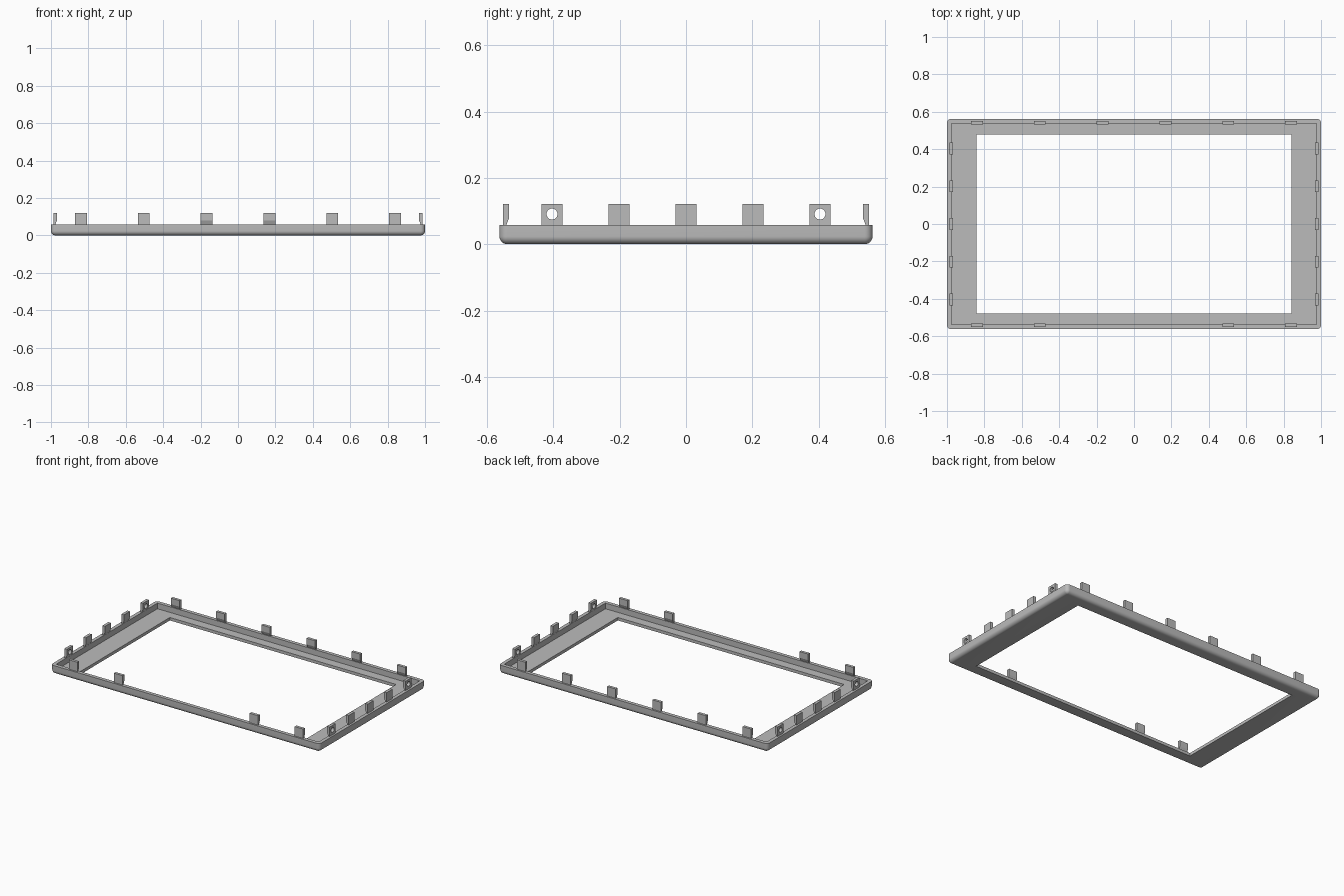
import bpy, bmesh
from math import sin, cos, pi, radians
from mathutils import Vector, Matrix

cube = bpy.data.objects.get("Cube")
if cube:
    bpy.data.objects.remove(cube, do_unlink=True)

grey = bpy.data.materials.new("plain grey")
grey.use_nodes = True
colour = (0.5, 0.5, 0.5, 1)
grey.diffuse_color = colour
grey.node_tree.nodes["Principled BSDF"].inputs["Base Color"].default_value = colour

HALF_X, HALF_Y = 1.0, 0.5625
RIM_TOP, FLOOR, ROUND = 0.058, 0.02, 0.024


def finish(name, bm):
    bmesh.ops.remove_doubles(bm, verts=bm.verts, dist=1e-5)
    bmesh.ops.recalc_face_normals(bm, faces=bm.faces)
    mesh = bpy.data.meshes.new(name)
    bm.to_mesh(mesh)
    bm.free()
    mesh.materials.append(grey)
    obj = bpy.data.objects.new(name, mesh)
    bpy.context.collection.objects.link(obj)
    return obj


def smooth(obj):
    bpy.ops.object.select_all(action="DESELECT")
    obj.select_set(True)
    bpy.context.view_layer.objects.active = obj
    bpy.ops.object.shade_smooth_by_angle(angle=radians(30))


def ring(bm, hx, hy, r, z, steps=8):
    """Rounded rectangle of vertices; zero radius gives sharp corners."""
    verts = []
    for q, (sx, sy) in enumerate([(1, 1), (-1, 1), (-1, -1), (1, -1)]):
        for i in range(steps + 1):
            a = (q + i / steps) * pi / 2
            verts.append(bm.verts.new((sx * (hx - r) + r * cos(a),
                                       sy * (hy - r) + r * sin(a), z)))
    return verts


# Bezel: nested rings joined into a closed L-shaped section
bm = bmesh.new()
WIN_X, WIN_Y = 0.842, 0.478
IN_X, IN_Y = 0.976, 0.538
rings = [ring(bm, WIN_X, WIN_Y, 0, 0)]
for i in range(9):
    a = i / 8 * pi / 2
    inset = ROUND * (1 - sin(a))
    rings.append(ring(bm, HALF_X - inset, HALF_Y - inset,
                      ROUND - inset, ROUND * (1 - cos(a))))
rings += [ring(bm, HALF_X, HALF_Y, ROUND, RIM_TOP),
          ring(bm, IN_X, IN_Y, 0, RIM_TOP),
          ring(bm, IN_X, IN_Y, 0, FLOOR),
          ring(bm, WIN_X, WIN_Y, 0, FLOOR)]
for lower, upper in zip(rings, rings[1:] + rings[:1]):
    for i in range(len(lower)):
        j = (i + 1) % len(lower)
        bm.faces.new((lower[i], lower[j], upper[j], upper[i]))
smooth(finish("bezel_frame", bm))


# Clip tab: side profile (offset from the rim's inner wall, height), extruded
def tab(name, centre, turn, hole=False):
    profile = [(0.011, RIM_TOP), (0.011, 0.121), (-0.008, 0.121),
               (-0.008, 0.08), (0.001, RIM_TOP)]
    half = 0.0315
    place = Matrix.Translation(centre) @ Matrix.Rotation(turn, 4, "Z")
    bm = bmesh.new()
    face = bm.faces.new([bm.verts.new((d, -half, z)) for d, z in profile])
    out = bmesh.ops.extrude_face_region(bm, geom=[face])
    moved = [v for v in out["geom"] if isinstance(v, bmesh.types.BMVert)]
    bmesh.ops.translate(bm, verts=moved, vec=(0, 2 * half, 0))
    bm.transform(place)
    obj = finish(name, bm)
    if hole:
        # Screw hole through the tab
        bm = bmesh.new()
        bmesh.ops.create_cone(bm, cap_ends=True, segments=24, radius1=0.0165,
                              radius2=0.0165, depth=0.1)
        bm.transform(place @ Matrix.Translation((0, 0, 0.091))
                     @ Matrix.Rotation(pi / 2, 4, "Y"))
        cutter = finish("hole_cutter", bm)
        cutter.hide_render = True
        mod = obj.modifiers.new("hole", "BOOLEAN")
        mod.object, mod.operation, mod.solver = cutter, "DIFFERENCE", "EXACT"
        bpy.context.view_layer.objects.active = obj
        bpy.ops.object.modifier_apply(modifier=mod.name)
        bpy.data.objects.remove(cutter, do_unlink=True)
        smooth(obj)


# Long sides: six tabs at the back, the middle two left out at the front
for i in range(6):
    x = -0.84 + i * 0.336
    tab("back_tab", Vector((x, IN_Y + 0.003, 0)), pi / 2)
    if i not in (2, 3):
        tab("front_tab", Vector((x, -IN_Y - 0.003, 0)), -pi / 2)

# Short sides: five tabs each, the end ones drilled
for i in range(5):
    y = (i - 2) * 0.202
    tab("left_tab", Vector((IN_X, y, 0)), 0, i in (0, 4))
    tab("right_tab", Vector((-IN_X, y, 0)), pi, i in (0, 4))
